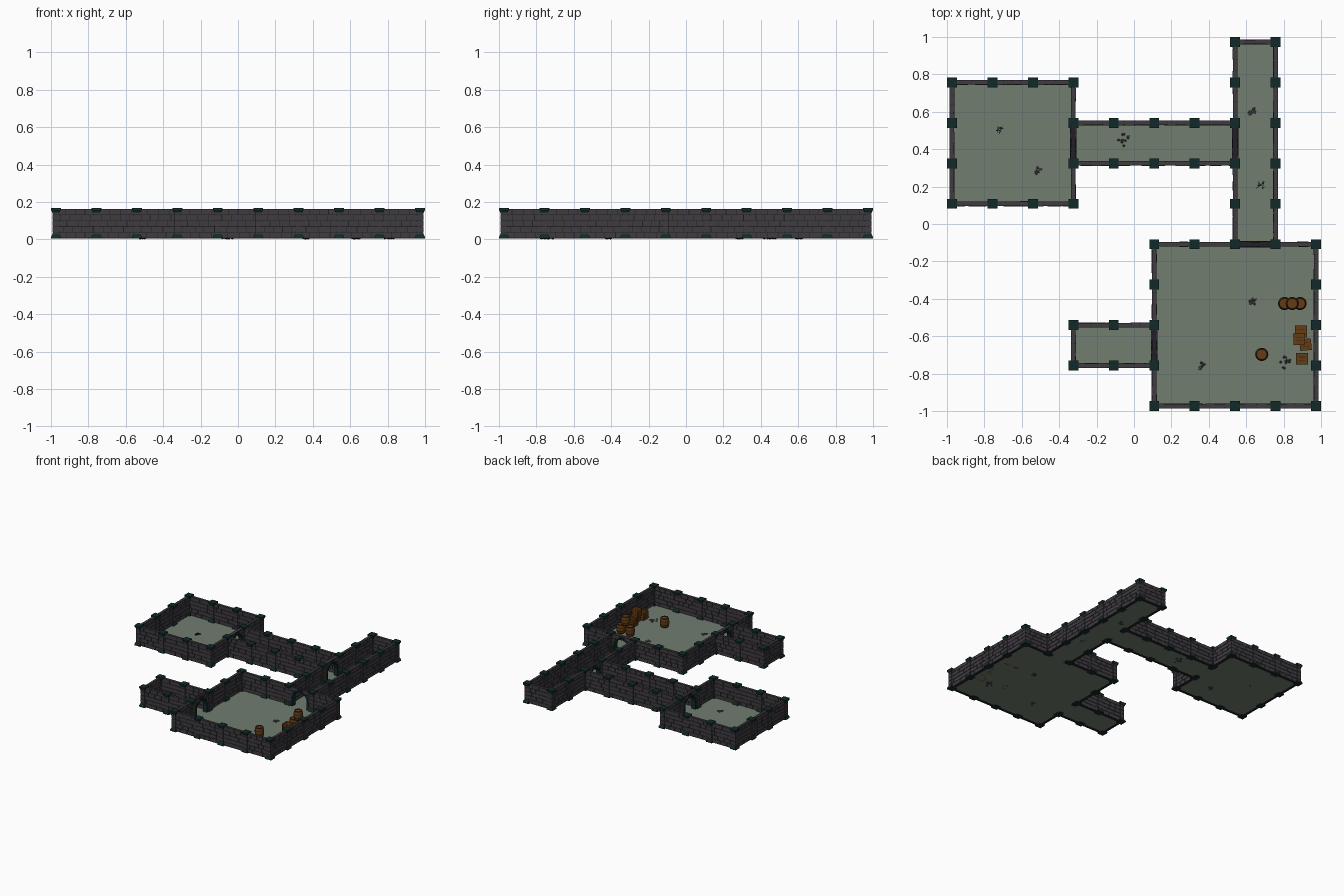
import bpy, bmesh, math, random
from mathutils import Matrix, Vector

if "Cube" in bpy.data.objects:
    bpy.data.objects.remove(bpy.data.objects["Cube"])

random.seed(4)
STEP, ORG = 1.947 / 9, -0.9735
FLOOR, TOP = 0.007, 0.162
ROWS = 5
RH = (TOP - FLOOR) / ROWS

def mat(name, c):
    m = bpy.data.materials.new(name)
    m.diffuse_color = (*c, 1)
    m.use_nodes = True
    m.node_tree.nodes["Principled BSDF"].inputs["Base Color"].default_value = m.diffuse_color
    return m

STONE = mat("grey brick", (0.050, 0.045, 0.053))
MORTAR = mat("dark mortar", (0.016, 0.014, 0.018))
TEAL = mat("dark teal stone", (0.006, 0.023, 0.023))
GROUND = mat("green grey floor", (0.165, 0.205, 0.16))
WOOD = mat("brown wood", (0.125, 0.045, 0.007))
BAND = mat("dark wood", (0.040, 0.016, 0.004))
RUBBLE = mat("rubble grey", (0.062, 0.060, 0.066))
TWIG = mat("black twig", (0.004, 0.010, 0.010))

def finish(bm, name, *mats):
    me = bpy.data.meshes.new(name)
    bm.to_mesh(me)
    bm.free()
    for m in mats:
        me.materials.append(m)
    ob = bpy.data.objects.new(name, me)
    bpy.context.collection.objects.link(ob)
    return ob

def box(bm, M, x0, x1, y0, y1, z0, z1, mi=0):
    """Axis box in the local frame M."""
    S = Matrix.Diagonal((x1 - x0, y1 - y0, z1 - z0, 1))
    T = Matrix.Translation(((x0 + x1) / 2, (y0 + y1) / 2, (z0 + z1) / 2))
    r = bmesh.ops.create_cube(bm, size=1, matrix=M @ T @ S)
    for f in {f for v in r["verts"] for f in v.link_faces}:
        f.material_index = mi

def frustum(bm, x, y, rings):
    """Square stack from (half width, z) rings, closed at both ends."""
    loops = [[bm.verts.new((x + sx * h, y + sy * h, z))
              for sx, sy in ((-1, -1), (1, -1), (1, 1), (-1, 1))] for h, z in rings]
    for a, b in zip(loops, loops[1:]):
        for k in range(4):
            bm.faces.new((a[k], a[(k + 1) % 4], b[(k + 1) % 4], b[k]))
    bm.faces.new(loops[0][::-1])
    bm.faces.new(loops[-1])

def pos(i):
    return ORG + STEP * i

# Rooms on the grid: first and last column, first and last row
ROOMS = {"square_room": (0, 3, 5, 8), "cross_corridor": (3, 7, 6, 7),
         "long_corridor": (7, 8, 4, 9), "store_room": (5, 9, 0, 4), "short_corridor": (3, 5, 1, 2)}
DOORS = {(3, 6, 1), (7, 6, 1), (7, 4, 0), (5, 1, 1)}

edges, posts = set(), set()
for name, (a, b, c, d) in ROOMS.items():
    bm = bmesh.new()
    bm.faces.new([bm.verts.new((pos(i), pos(j), FLOOR)) for i, j in ((a, c), (b, c), (b, d), (a, d))])
    finish(bm, name + "_floor", GROUND)
    edges |= {(i, j, 0) for i in range(a, b) for j in (c, d)}
    edges |= {(i, j, 1) for j in range(c, d) for i in (a, b)}
for i, j, v in edges:
    posts |= {(i, j), (i + (1 - v), j + v)}

# Arched opening: half width as a function of height
HW, SPRING = 0.066, 0.070
def opening(z):
    if z <= SPRING:
        return HW
    return math.sqrt(max(0, HW ** 2 - (z - SPRING) ** 2))

def brick_run(bm, M, u0, u1, z0, t, row):
    """One course of bricks between u0 and u1, through the wall."""
    u = u0 - (row % 2) * 0.025 - random.uniform(0, 0.02)
    while u < u1 - 0.004:
        w = random.uniform(0.045, 0.065)
        a, b = max(u, u0) + 0.0015, min(u + w, u1) - 0.0015
        if b - a > 0.004:
            d = t + random.uniform(-0.001, 0.001)
            box(bm, M, a, b, -d, d, z0 + 0.002, z0 + RH - 0.002)
        u += w

walls, doors, arches = bmesh.new(), bmesh.new(), bmesh.new()
for i, j, v in sorted(edges):
    M = Matrix.Translation((pos(i), pos(j), 0)) @ Matrix.Rotation(v * math.pi / 2, 4, 'Z')
    mid = STEP / 2
    if (i, j, v) not in DOORS:
        # Plain wall: mortar core, brick courses, coping
        box(walls, M, 0, STEP, -0.0095, 0.0095, 0.004, TOP - 0.002, 1)
        box(walls, M, 0, STEP, -0.009, 0.009, TOP - 0.002, TOP)
        for r in range(ROWS):
            brick_run(walls, M, 0.012, STEP - 0.012, FLOOR + r * RH, 0.0125, r)
        continue
    # Door wall: arch profile extruded, with bricks beside the opening
    prof = [(0, FLOOR), (mid - HW, FLOOR)]
    prof += [(mid - HW * math.cos(k * math.pi / 10), SPRING + HW * math.sin(k * math.pi / 10)) for k in range(11)]
    prof += [(mid + HW, FLOOR), (STEP, FLOOR), (STEP, TOP), (0, TOP)]
    f = doors.faces.new([doors.verts.new(M @ Vector((x, -0.013, z))) for x, z in prof])
    f.material_index = 1
    ext = bmesh.ops.extrude_face_region(doors, geom=[f])["geom"]
    off = M.to_3x3() @ Vector((0, 0.026, 0))
    bmesh.ops.translate(doors, vec=off, verts=[g for g in ext if isinstance(g, bmesh.types.BMVert)])
    box(doors, M, 0, STEP, -0.013, 0.013, TOP - 0.001, TOP)
    for r in range(ROWS):
        z = FLOOR + r * RH
        o = opening(z)
        if o < 0.01:
            brick_run(doors, M, 0.012, STEP - 0.012, z, 0.016, r)
        else:
            brick_run(doors, M, 0.012, mid - o, z, 0.016, r)
            brick_run(doors, M, mid + o, STEP - 0.012, z, 0.016, r)
    # Teal arch stones and jambs
    for k in range(9):
        a = (k + 0.5) * math.pi / 9
        A = M @ Matrix.Translation((mid, 0, SPRING)) @ Matrix.Rotation(a, 4, 'Y')
        box(arches, A, -HW - 0.012, -HW + 0.002, -0.018, 0.018, -0.0115, 0.0115)
    for s in (-1, 1):
        c = mid + s * (HW + 0.005)
        box(arches, M, c - 0.007, c + 0.007, -0.018, 0.018, 0.005, SPRING)
bmesh.ops.recalc_face_normals(doors, faces=doors.faces)
finish(walls, "brick_walls", STONE, MORTAR)
finish(doors, "door_walls", STONE, MORTAR)
finish(arches, "door_arches", TEAL)

# Pillars: brick shaft, flared base and cap
shafts, trims = bmesh.new(), bmesh.new()
for i, j in sorted(posts):
    x, y = pos(i), pos(j)
    M = Matrix.Translation((x, y, 0))
    box(shafts, M, -0.0155, 0.0155, -0.0155, 0.0155, 0.01, 0.16, 1)
    for r in range(ROWS):
        z = FLOOR + r * RH
        box(shafts, M, -0.018, 0.018, -0.018, 0.018, z + 0.0015, z + RH - 0.0015)
    frustum(trims, x, y, [(0.0265, 0.004), (0.0265, 0.013), (0.019, 0.028)])
    frustum(trims, x, y, [(0.019, 0.143), (0.0265, 0.157), (0.0265, 0.168)])
finish(shafts, "pillar_shafts", STONE, MORTAR)
finish(trims, "pillar_caps_and_bases", TEAL)

# Barrels: lathe profile (radius, height, colour)
PROFILE = [(0, 0, 0), (0.028, 0, 1), (0.031, 0.009, 0), (0.034, 0.020, 1), (0.0355, 0.028, 0),
           (0.0355, 0.047, 1), (0.034, 0.055, 0), (0.031, 0.066, 1), (0.029, 0.075, 1),
           (0.025, 0.075, 1), (0.025, 0.071, 0), (0, 0.071, 0)]
def barrel(x, y, z):
    bm, n = bmesh.new(), 14
    rings = [[bm.verts.new((x + r * math.cos(2 * math.pi * k / n), y + r * math.sin(2 * math.pi * k / n), z + h))
              for k in range(n)] for r, h, _ in PROFILE]
    for q, (a, b) in enumerate(zip(rings, rings[1:])):
        for k in range(n):
            bm.faces.new((a[k], a[(k + 1) % n], b[(k + 1) % n], b[k])).material_index = PROFILE[q][2]
    bmesh.ops.remove_doubles(bm, verts=bm.verts, dist=1e-5)
    finish(bm, "barrel", WOOD, BAND)

for p in ((0.805, -0.425, FLOOR), (0.888, -0.425, FLOOR), (0.846, -0.425, FLOOR + 0.075), (0.683, -0.697, FLOOR)):
    barrel(*p)

# Crates: wooden box with dark planks gaps and edge frame
def crate(x, y, z, rot):
    bm, h = bmesh.new(), 0.031
    M = Matrix.Translation((x, y, z + h)) @ Matrix.Rotation(rot, 4, 'Z')
    box(bm, M, -h + .002, h - .002, -h + .002, h - .002, -h + .002, h - .002)
    for axis in "XYZ":
        R = M if axis == "X" else M @ Matrix.Rotation(math.pi / 2, 4, 'Z' if axis == "Y" else 'Y')
        for a in (-1, 1):
            for b in (-1, 1):
                ca, cb = a * (h - .003), b * (h - .003)
                box(bm, R, -h, h, ca - .003, ca + .003, cb - .003, cb + .003)
    for v in (-0.009, 0.009):
        box(bm, M, -0.018, 0.018, v - .0015, v + .0015, -h + .001, h - .001, 1)
        for d in (0, math.pi / 2):
            box(bm, M @ Matrix.Rotation(d, 4, 'Z'), -h + .001, h - .001, -0.018, 0.018, v - .0015, v + .0015, 1)
    finish(bm, "crate", WOOD, BAND)

for c in ((0.893, -0.575, 0, 0), (0.917, -0.645, 0, 0.1), (0.898, -0.72, 0, 0), (0.883, -0.615, 0.062, 0.03)):
    crate(c[0], c[1], c[2] + FLOOR, c[3])

# Rubble: tight heaps and scattered stones
def rubble(x, y, count, spread, size):
    bm = bmesh.new()
    for k in range(count):
        a, d = random.uniform(0, 6.28), spread * math.sqrt(random.random())
        s = size * random.uniform(0.6, 1.2)
        M = Matrix.Translation((x + d * math.cos(a), y + d * math.sin(a), FLOOR)) @ Matrix.Rotation(a, 4, 'Z')
        bmesh.ops.create_icosphere(bm, subdivisions=1, radius=1, matrix=M @ Matrix.Diagonal((s, s * 0.75, 0.007, 1)))
    finish(bm, "rubble", RUBBLE)

for x, y in ((0.63, 0.607), (-0.515, 0.287), (0.638, -0.412), (0.362, -0.757)):
    rubble(x, y, 6, 0.018, 0.013)
for x, y in ((-0.055, 0.452), (0.803, -0.735)):
    rubble(x, y, 12, 0.036, 0.009)

# Dark twigs lying on the floor
for x, y, dirn in ((-0.72, 0.507, 0.6), (0.68, 0.205, 1.3)):
    bm = bmesh.new()
    for k in range(11):
        M = Matrix.Translation((x + random.uniform(-.017, .017), y + random.uniform(-.017, .017), FLOOR))
        L = random.uniform(0.006, 0.015)
        box(bm, M @ Matrix.Rotation(dirn + random.uniform(-1, 1), 4, 'Z'), -L, L, -.0017, .0017, 0, 0.005)
    finish(bm, "twigs", TWIG)
